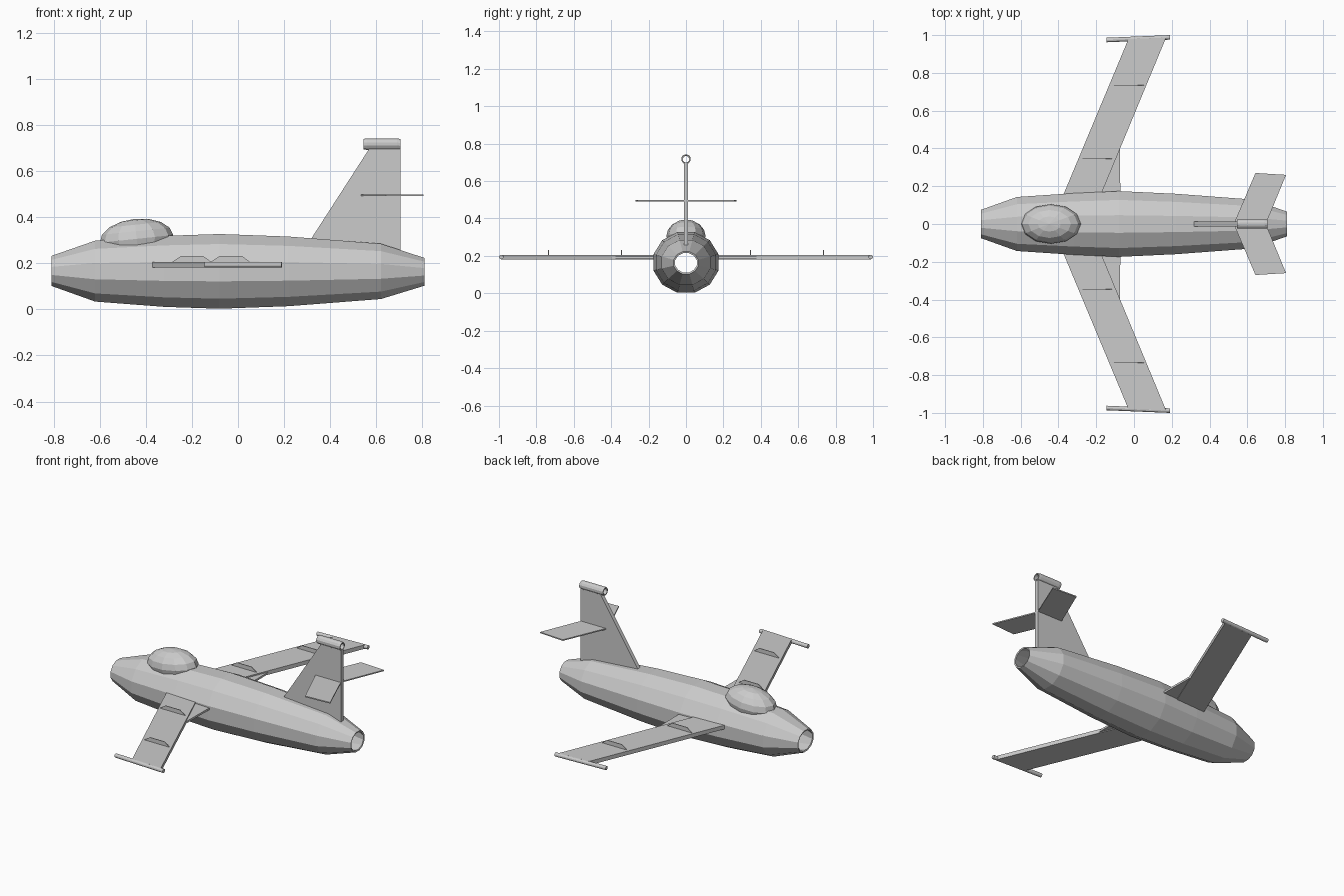
import bpy, bmesh, math
from mathutils import Matrix, Vector

if "Cube" in bpy.data.objects:
    bpy.data.objects.remove(bpy.data.objects["Cube"])


def add_object(name, bm, mirror=False):
    bmesh.ops.recalc_face_normals(bm, faces=bm.faces)
    mesh = bpy.data.meshes.new(name)
    bm.to_mesh(mesh)
    bm.free()
    obj = bpy.data.objects.new(name, mesh)
    bpy.context.collection.objects.link(obj)
    if mirror:
        mod = obj.modifiers.new("Mirror", 'MIRROR')
        mod.use_axis = (False, True, False)
    return obj


def plate(name, points, axis, low, high, mirror=False):
    """Extrude a flat outline: axis 'z' takes (x, y) points, 'y' takes (x, z)."""
    bm = bmesh.new()
    pos = (lambda p, t: (p[0], p[1], t)) if axis == 'z' else (lambda p, t: (p[0], t, p[1]))
    a = [bm.verts.new(pos(p, low)) for p in points]
    b = [bm.verts.new(pos(p, high)) for p in points]
    bm.faces.new(a)
    bm.faces.new(b)
    n = len(points)
    for i in range(n):
        j = (i + 1) % n
        bm.faces.new((a[i], a[j], b[j], b[i]))
    return add_object(name, bm, mirror)


def tube(name, stations, sides, closed=False):
    """Loft rings along x; each station is (x, centre z, half width, half height)."""
    bm = bmesh.new()
    k = 1 / math.cos(math.pi / sides)
    rings = []
    for x, cz, ry, rz in stations:
        angles = [2 * math.pi * (i + 0.5) / sides for i in range(sides)]
        rings.append([bm.verts.new((x, ry * k * math.cos(t), cz + rz * k * math.sin(t)))
                      for t in angles])
    pairs = list(zip(rings, rings[1:]))
    if closed:
        pairs.append((rings[-1], rings[0]))
    for a, b in pairs:
        for i in range(sides):
            j = (i + 1) % sides
            bm.faces.new((a[i], a[j], b[j], b[i]))
    return add_object(name, bm)


# Fuselage: twelve-sided shell, open at the intake and exhaust
fuselage = tube("fuselage", [
    (-0.81, 0.167, 0.075, 0.065), (-0.62, 0.166, 0.143, 0.132),
    (-0.32, 0.165, 0.163, 0.154), (-0.08, 0.165, 0.174, 0.162),
    (0.22, 0.165, 0.16, 0.151), (0.62, 0.165, 0.130, 0.120),
    (0.81, 0.163, 0.066, 0.060)], 12)
shell = fuselage.modifiers.new("Shell", 'SOLIDIFY')
shell.thickness = 0.009
shell.offset = -1

# Canopy: low-poly ellipsoid tilted to follow the nose
bm = bmesh.new()
bmesh.ops.create_uvsphere(bm, u_segments=12, v_segments=8, radius=1)
bmesh.ops.transform(bm, verts=bm.verts, matrix=Matrix.Translation((-0.44, 0, 0.306))
                    @ Matrix.Rotation(math.radians(-6), 4, 'Y')
                    @ Matrix.Diagonal((0.16, 0.105, 0.087, 1)))
add_object("canopy", bm)

# Swept wings with thin root fillets
plate("wings", [(-0.372, 0.16), (-0.03, 0.978), (0.17, 0.987), (-0.173, 0.16)],
      'z', 0.182, 0.206, True)
plate("wing_root_fillets", [(-0.18, 0.15), (-0.075, 0.40), (-0.072, 0.15)],
      'z', 0.186, 0.198, True)

# Wing fences
for label, x, y in (("inner", -0.29, 0.345), ("outer", -0.122, 0.735)):
    plate(label + "_wing_fences",
          [(x, 0.203), (x + 0.042, 0.231), (x + 0.14, 0.231), (x + 0.178, 0.203)],
          'y', y - 0.002, y + 0.002, True)

# Wing tip rods
start, end = Vector((-0.145, 0.974, 0.194)), Vector((0.19, 0.988, 0.194))
bm = bmesh.new()
bmesh.ops.create_cone(bm, cap_ends=True, segments=12, radius1=0.012, radius2=0.012,
                      depth=(end - start).length)
turn = (end - start).to_track_quat('Z', 'Y').to_matrix().to_4x4()
bmesh.ops.transform(bm, verts=bm.verts, matrix=Matrix.Translation((start + end) / 2) @ turn)
add_object("wing_tip_rods", bm, True)

# Tail fin, open fin-top pod and tailplane
plate("tail_fin", [(0.31, 0.295), (0.568, 0.695), (0.704, 0.695), (0.704, 0.24)],
      'y', -0.012, 0.012)
tube("fin_top_pod", [
    (0.545, 0.717, 0.023, 0.023), (0.56, 0.717, 0.025, 0.025),
    (0.69, 0.717, 0.025, 0.025), (0.706, 0.716, 0.023, 0.023),
    (0.706, 0.716, 0.017, 0.017), (0.545, 0.717, 0.017, 0.017)], 12, True)
plate("tailplane", [(0.53, 0.005), (0.643, 0.27), (0.805, 0.26), (0.70, 0.005)],
      'z', 0.492, 0.499, True)
